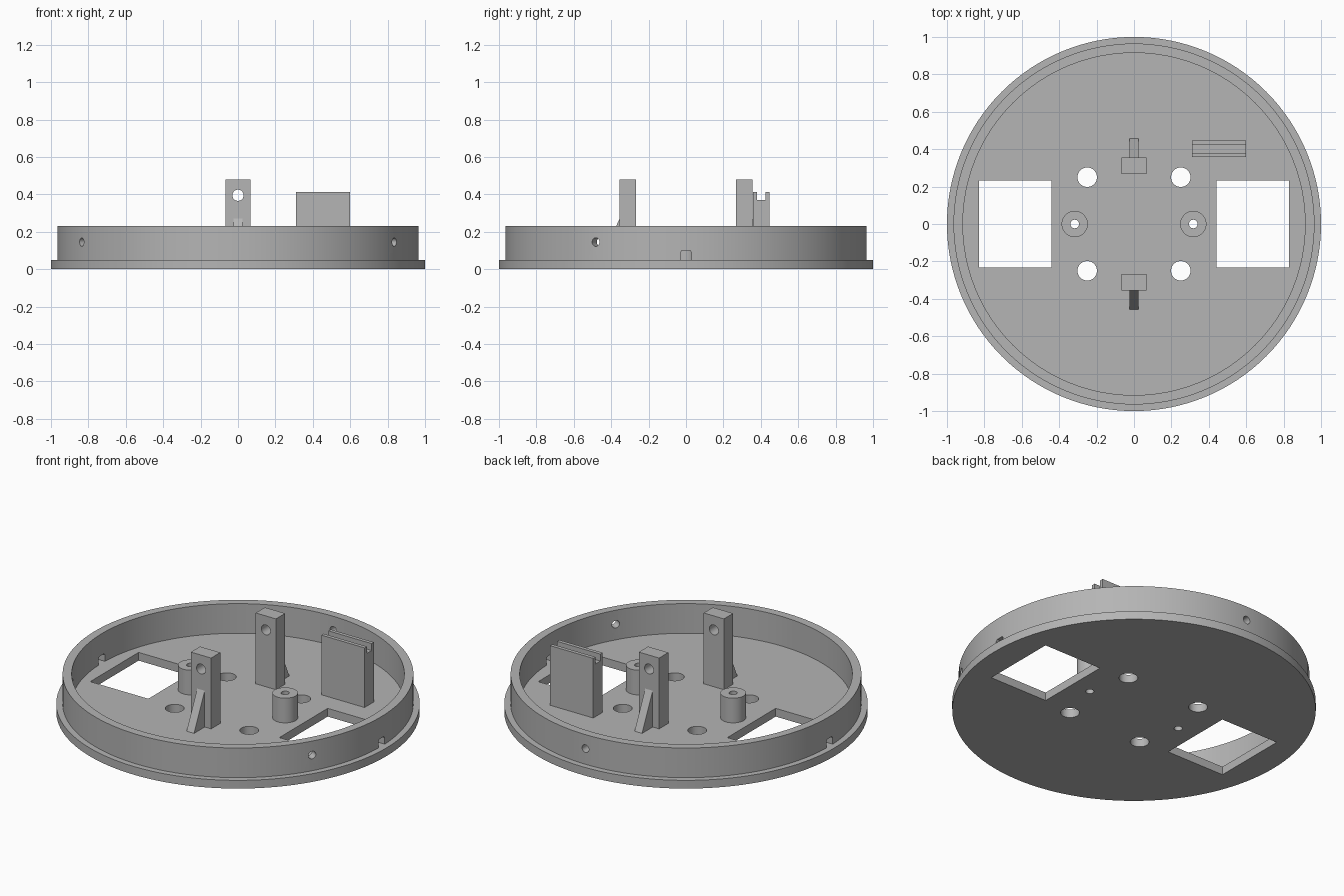
import bpy, bmesh, math
from mathutils import Matrix, Vector

cube = bpy.data.objects.get("Cube")
if cube:
    bpy.data.objects.remove(cube, do_unlink=True)

grey = bpy.data.materials.new("matte grey")
grey.use_nodes = True
colour = (0.46, 0.46, 0.46, 1)
grey.diffuse_color = colour
grey.node_tree.nodes["Principled BSDF"].inputs["Base Color"].default_value = colour

FLOOR, RIM = 0.05, 0.23


def box(bm, x0, x1, y0, y1, z0, z1):
    size = Matrix.Diagonal((x1 - x0, y1 - y0, z1 - z0, 1))
    mid = Matrix.Translation(((x0 + x1) / 2, (y0 + y1) / 2, (z0 + z1) / 2))
    bmesh.ops.create_cube(bm, size=1, matrix=mid @ size)


def rod(bm, centre, axis, radius, length, segments=48):
    turn = Vector(axis).to_track_quat("Z", "Y").to_matrix().to_4x4()
    bmesh.ops.create_cone(bm, cap_ends=True, segments=segments, radius1=radius, radius2=radius,
                          depth=length, matrix=Matrix.Translation(centre) @ turn)


def extrude(bm, points, move):
    """Prism from a flat outline."""
    face = bm.faces.new([bm.verts.new(p) for p in points])
    new = bmesh.ops.extrude_face_region(bm, geom=[face])["geom"]
    bmesh.ops.translate(bm, vec=move, verts=[v for v in new if isinstance(v, bmesh.types.BMVert)])


def make(name, bm):
    bmesh.ops.recalc_face_normals(bm, faces=bm.faces)
    mesh = bpy.data.meshes.new(name)
    bm.to_mesh(mesh)
    bm.free()
    obj = bpy.data.objects.new(name, mesh)
    bpy.context.collection.objects.link(obj)
    mesh.materials.append(grey)
    return obj


def cut(obj, bm):
    """Subtract the cutter mesh and bake the result."""
    cutter = make("cutter", bm)
    cutter.hide_render = True
    mod = obj.modifiers.new("cut", "BOOLEAN")
    mod.object, mod.solver = cutter, "EXACT"
    bpy.context.view_layer.update()
    graph = bpy.context.evaluated_depsgraph_get()
    baked = bpy.data.meshes.new_from_object(obj.evaluated_get(graph))
    obj.modifiers.clear()
    obj.data = baked
    bpy.data.objects.remove(cutter, do_unlink=True)


def smooth(obj):
    bpy.ops.object.select_all(action="DESELECT")
    obj.select_set(True)
    bpy.context.view_layer.objects.active = obj
    bpy.ops.object.shade_smooth_by_angle(angle=math.radians(30))


# Round tray: flanged base and raised wall, turned from one profile
bm = bmesh.new()
profile = [(0, 0), (1, 0), (1, FLOOR), (0.965, FLOOR), (0.965, RIM),
           (0.915, RIM), (0.915, FLOOR), (0, FLOOR)]
verts = [bm.verts.new((r, 0, z)) for r, z in profile]
edges = [bm.edges.new(pair) for pair in zip(verts, verts[1:])]
bmesh.ops.spin(bm, geom=verts + edges, cent=(0, 0, 0), axis=(0, 0, 1),
               angle=math.tau, steps=128, use_merge=True)
bmesh.ops.remove_doubles(bm, verts=bm.verts, dist=1e-5)
tray = make("tray", bm)

# Openings in the floor and wall
bm = bmesh.new()
for side in (-1, 1):
    x0, x1 = sorted((side * 0.44, side * 0.83))
    box(bm, x0, x1, -0.232, 0.232, -0.1, 0.15)
    rod(bm, (side * 0.317, 0, 0), (0, 0, 1), 0.023, 0.3, 32)
    for y in (-0.25, 0.25):
        rod(bm, (side * 0.25, y, 0), (0, 0, 1), 0.052, 0.3)
    # cable slot with chamfered top corners
    outline = [(-0.03, FLOOR), (0.03, FLOOR), (0.03, 0.09), (0.022, 0.1), (-0.022, 0.1), (-0.03, 0.09)]
    extrude(bm, [(side * 0.88, y, z) for y, z in outline], (side * 0.15, 0, 0))
for degrees in (-150, -30, 90):
    a = math.radians(degrees)
    out = Vector((math.cos(a), math.sin(a), 0))
    rod(bm, out * 0.94 + Vector((0, 0, 0.145)), out, 0.023, 0.2, 32)
cut(tray, bm)
smooth(tray)

# Hollow standoffs
for side, label in ((-1, "right"), (1, "left")):
    bm = bmesh.new()
    rod(bm, (side * 0.317, 0, 0.125), (0, 0, 1), 0.07, 0.15, 64)
    standoff = make(label + "_standoff", bm)
    bm = bmesh.new()
    rod(bm, (side * 0.317, 0, 0.125), (0, 0, 1), 0.023, 0.3, 32)
    cut(standoff, bm)
    smooth(standoff)

# Drilled uprights, each with a triangular gusset on its outer side
for side, label in ((-1, "front"), (1, "back")):
    bm = bmesh.new()
    y0, y1 = sorted((side * 0.267, side * 0.355))
    box(bm, -0.068, 0.068, y0, y1, FLOOR, 0.48)
    upright = make(label + "_upright", bm)
    bm = bmesh.new()
    rod(bm, (0, side * 0.31, 0.395), (0, 1, 0), 0.03, 0.2)
    cut(upright, bm)
    smooth(upright)
    bm = bmesh.new()
    triangle = [(0.355, FLOOR), (0.457, FLOOR), (0.355, 0.27)]
    extrude(bm, [(-0.025, side * y, z) for y, z in triangle], (0.05, 0, 0))
    make(label + "_gusset", bm)

# Block with a groove along its top
bm = bmesh.new()
section = [(0.357, FLOOR), (0.447, FLOOR), (0.447, 0.412), (0.425, 0.412),
           (0.425, 0.37), (0.379, 0.37), (0.379, 0.412), (0.357, 0.412)]
extrude(bm, [(0.31, y, z) for y, z in section], (0.29, 0, 0))
make("grooved_block", bm)
